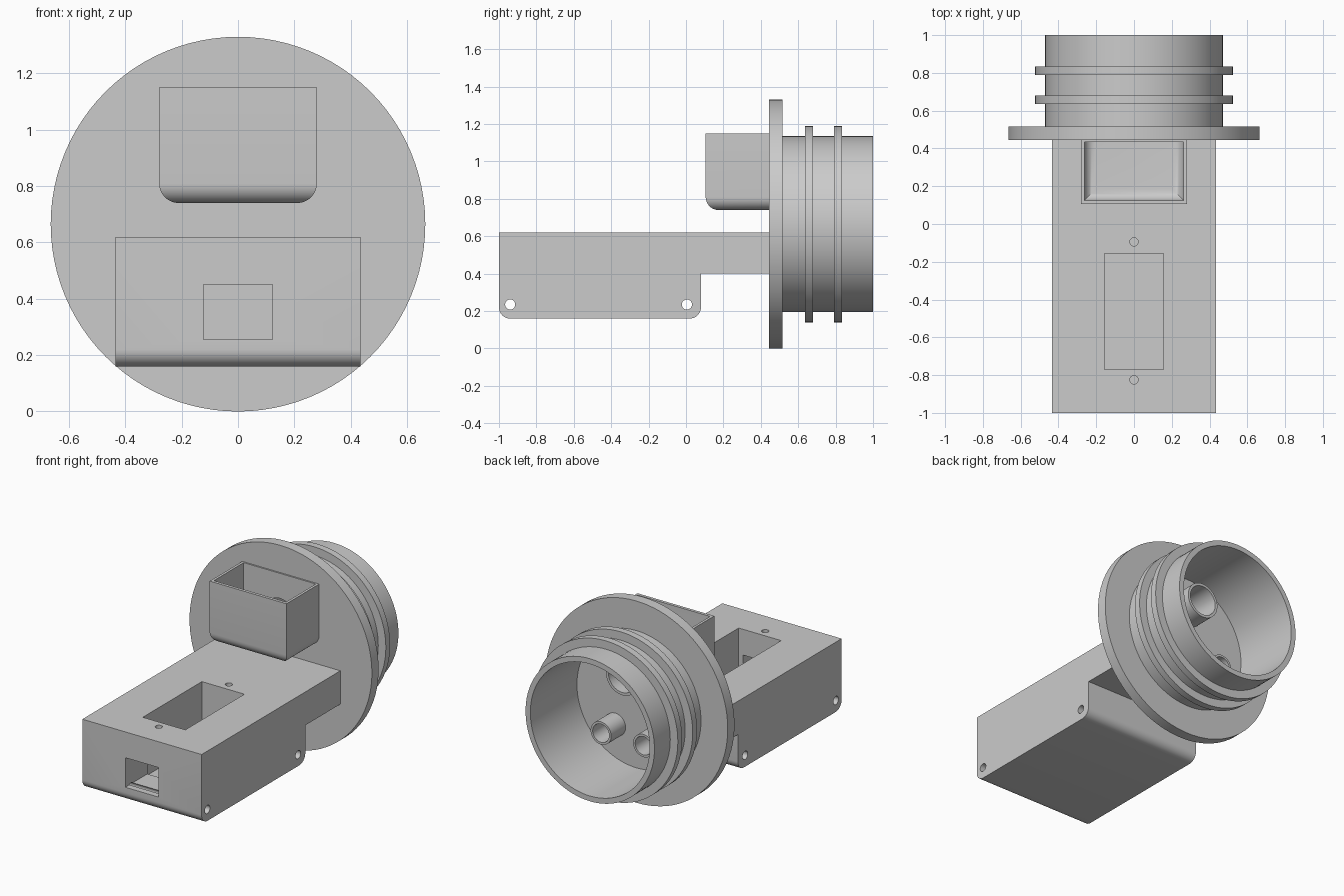
import bpy, bmesh, math
from mathutils import Matrix, Vector

cube = bpy.data.objects.get("Cube")
if cube:
    bpy.data.objects.remove(cube, do_unlink=True)

GREY = (0.6, 0.6, 0.6, 1)
mat = bpy.data.materials.new("plain grey")
mat.use_nodes = True
mat.diffuse_color = GREY
mat.node_tree.nodes["Principled BSDF"].inputs["Base Color"].default_value = GREY

AXIS_Z = 0.665      # height of the round fitting's axis
FACE, FLOOR, END = 0.445, 0.515, 1.0


def make(name, bm):
    bmesh.ops.recalc_face_normals(bm, faces=bm.faces)
    mesh = bpy.data.meshes.new(name)
    bm.to_mesh(mesh)
    bm.free()
    mesh.materials.append(mat)
    obj = bpy.data.objects.new(name, mesh)
    bpy.context.collection.objects.link(obj)
    return obj


def activate(obj):
    bpy.ops.object.select_all(action='DESELECT')
    obj.select_set(True)
    bpy.context.view_layer.objects.active = obj


def box_bm(x, y, z):
    bm = bmesh.new()
    size = [b - a for a, b in (x, y, z)]
    mid = [(a + b) / 2 for a, b in (x, y, z)]
    bmesh.ops.create_cube(bm, size=1, matrix=Matrix.Translation(mid) @ Matrix.Diagonal((*size, 1)))
    return bm


def box(name, x, y, z):
    return make(name, box_bm(x, y, z))


def rod(name, axis, radius, start, stop, a, b, sides=32):
    """Solid cylinder along one axis; a and b are the other two coordinates."""
    mid = (start + stop) / 2
    pos, turn = {'X': ((mid, a, b), Matrix.Rotation(math.pi / 2, 4, 'Y')),
                 'Y': ((a, mid, b), Matrix.Rotation(math.pi / 2, 4, 'X')),
                 'Z': ((a, b, mid), Matrix())}[axis]
    bm = bmesh.new()
    bmesh.ops.create_cone(bm, cap_ends=True, segments=sides, radius1=radius, radius2=radius,
                          depth=stop - start, matrix=Matrix.Translation(pos) @ turn)
    return make(name, bm)


def ring(name, outer, inner, start, stop, x=0, z=AXIS_Z, sides=96):
    """Tube along y, made by spinning a rectangular section."""
    bm = bmesh.new()
    vs = [bm.verts.new((x + r, y, z)) for r, y in
          ((inner, start), (outer, start), (outer, stop), (inner, stop))]
    edges = [bm.edges.new((vs[i], vs[(i + 1) % 4])) for i in range(4)]
    bmesh.ops.spin(bm, geom=vs + edges, cent=(x, 0, z), axis=(0, 1, 0),
                   angle=math.tau, steps=sides, use_merge=True)
    bmesh.ops.remove_doubles(bm, verts=bm.verts, dist=1e-5)
    return make(name, bm)


def cut(obj, cutters):
    for c in cutters:
        mod = obj.modifiers.new("cut", 'BOOLEAN')
        mod.operation = 'DIFFERENCE'
        mod.solver = 'EXACT'
        mod.object = c
        activate(obj)
        bpy.ops.object.modifier_apply(modifier=mod.name)
    for c in cutters:
        bpy.data.objects.remove(c, do_unlink=True)


def bin_block(name, x, y, z, radius):
    """Block with its lower front and lower side edges rounded."""
    bm = box_bm(x, y, z)
    low = [e for e in bm.edges if all(v.co.z < z[0] + 1e-4 for v in e.verts)
           and not all(v.co.y > y[1] - 1e-4 for v in e.verts)]
    bmesh.ops.bevel(bm, geom=low, offset=radius, segments=8, profile=0.5, affect='EDGES')
    return make(name, bm)


# Ports through the flange: x, z, outer radius, inner radius
ports = {"upper_port": (0, 0.885, 0.118, 0.1),
         "left_port": (0.155, 0.475, 0.075, 0.06),
         "right_port": (-0.155, 0.475, 0.075, 0.06)}


def port_cutters(start, stop):
    return [rod("port_cutter", 'Y', inner, start, stop, x, z, 48)
            for x, z, outer, inner in ports.values()]


# Round fitting: flange, collar and two sealing ridges
parts = []
flange = rod("flange", 'Y', 0.665, FACE, FLOOR, 0, AXIS_Z, 96)
cut(flange, port_cutters(0.4, 0.6))
parts.append(flange)
parts.append(ring("collar", 0.47, 0.435, FLOOR, END))
for name, y in (("front_ridge", 0.635), ("rear_ridge", 0.79)):
    parts.append(ring(name, 0.525, 0.465, y, y + 0.045))

# Port tubes standing on the collar floor
for name, (x, z, outer, inner) in ports.items():
    parts.append(ring(name, outer, inner, FLOOR, FLOOR + 0.15, x, z, 48))

# Open-topped bin on the flange face
tray = bin_block("bin", (-0.28, 0.28), (0.105, FACE), (0.74, 1.15), 0.07)
cut(tray, [bin_block("bin_cutter", (-0.263, 0.263), (0.125, 0.435), (0.76, 1.3), 0.06),
           rod("bin_port_cutter", 'Y', 0.1, 0.4, 0.5, 0, 0.885, 48)])
parts.append(tray)

# Stepped arm: side profile with rounded lower corners, extruded across x
profile = [(FACE, 0.4), (FACE, 0.62), (-1, 0.62)]
R = 0.06
for cy, start in ((-1 + R, 180), (0.08 - R, 270)):
    for i in range(9):
        t = math.radians(start + i * 90 / 8)
        profile.append((cy + R * math.cos(t), 0.16 + R + R * math.sin(t)))
profile.append((0.08, 0.4))
bm = bmesh.new()
side = bm.faces.new([bm.verts.new((-0.435, y, z)) for y, z in profile])
ext = bmesh.ops.extrude_face_region(bm, geom=[side])
bmesh.ops.translate(bm, vec=Vector((0.87, 0, 0)),
                    verts=[g for g in ext["geom"] if isinstance(g, bmesh.types.BMVert)])
arm = make("arm", bm)

# Arm openings: top pocket, front slot, cross holes, screw holes, ports
cutters = [box("pocket_cutter", (-0.155, 0.155), (-0.77, -0.155), (0.22, 0.8)),
           box("slot_cutter", (-0.122, 0.122), (-1.2, -0.7), (0.255, 0.45))]
cutters += [rod("cross_cutter", 'X', 0.027, -0.6, 0.6, y, 0.235) for y in (-0.94, 0.005)]
cutters += [rod("screw_cutter", 'Z', 0.022, 0.42, 0.8, 0, y) for y in (-0.825, -0.095)]
cutters += port_cutters(0.25, 0.6)[1:]
cut(arm, cutters)
for spare in [o for o in bpy.data.objects if o.name.startswith("port_cutter")]:
    bpy.data.objects.remove(spare, do_unlink=True)
parts.append(arm)

# Smooth round walls, keep hard edges crisp
for obj in parts:
    activate(obj)
    bpy.ops.object.shade_smooth_by_angle(angle=math.radians(30))
